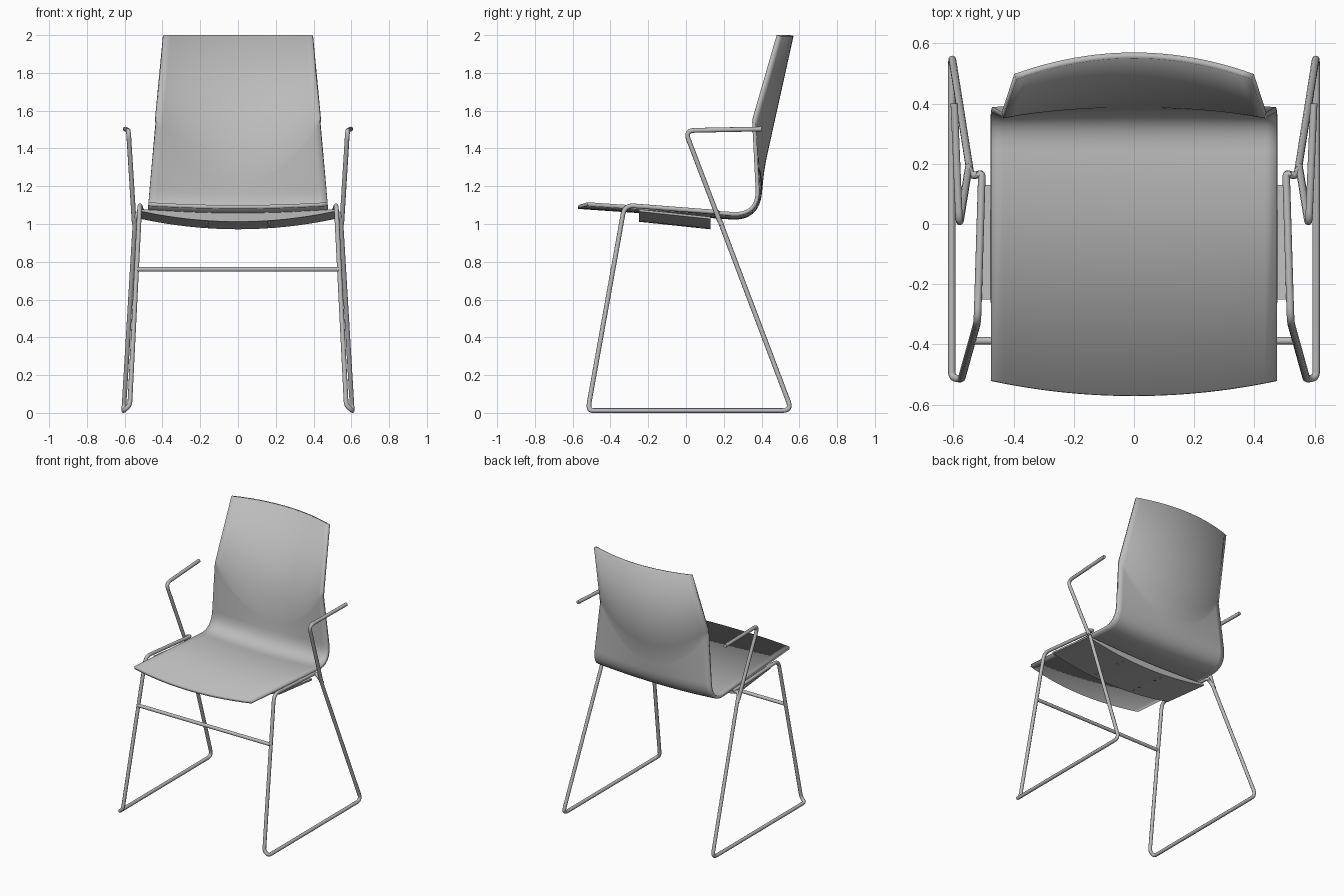
import bpy, bmesh, math
from mathutils import Vector

if "Cube" in bpy.data.objects:
    bpy.data.objects.remove(bpy.data.objects["Cube"], do_unlink=True)

grey = bpy.data.materials.new("neutral_grey")
grey.use_nodes = True
grey.diffuse_color = (0.5, 0.5, 0.5, 1)
grey.node_tree.nodes["Principled BSDF"].inputs["Base Color"].default_value = (0.5, 0.5, 0.5, 1)


def finish(name, mesh, angle=40):
    """Link a mesh as an object with the grey material and smooth shading."""
    obj = bpy.data.objects.new(name, mesh)
    bpy.context.collection.objects.link(obj)
    mesh.materials.clear()
    mesh.materials.append(grey)
    bpy.ops.object.select_all(action='DESELECT')
    obj.select_set(True)
    bpy.context.view_layer.objects.active = obj
    bpy.ops.object.shade_smooth_by_angle(angle=math.radians(angle))
    return obj


def rounded(points, radii, steps=8):
    """Polyline with its inner corners rounded by quadratic arcs."""
    pts = [Vector(p) for p in points]
    out = [pts[0]]
    for i, r in enumerate(radii, 1):
        p = pts[i]
        a = p + (pts[i - 1] - p).normalized() * r
        b = p + (pts[i + 1] - p).normalized() * r
        for k in range(steps + 1):
            t = k / steps
            out.append(a * (1 - t) ** 2 + p * 2 * t * (1 - t) + b * t * t)
    return out + [pts[-1]]


def tube(name, path, radius=0.0125):
    """Round bar along a path."""
    curve = bpy.data.curves.new(name, 'CURVE')
    curve.dimensions = '3D'
    curve.bevel_depth = radius
    curve.bevel_resolution = 3
    curve.use_fill_caps = True
    spline = curve.splines.new('POLY')
    spline.points.add(len(path) - 1)
    for point, co in zip(spline.points, path):
        point.co = (*co, 1)
    temp = bpy.data.objects.new(name, curve)
    mesh = bpy.data.meshes.new_from_object(temp)
    bpy.data.objects.remove(temp)
    return finish(name, mesh)


def grid(bm, rows):
    """Skin rows of points with quads."""
    verts = [[bm.verts.new(p) for p in row] for row in rows]
    for a, b in zip(verts, verts[1:]):
        for i in range(len(a) - 1):
            bm.faces.new((a[i], a[i + 1], b[i + 1], b[i]))


# Seat and back: one bent shell, blended from a centre and an edge profile
centre = rounded([(0, -0.57, 1.10), (0, 0.37, 1.035), (0, 0.395, 1.30), (0, 0.55, 2.0)], [0.13, 0.08])
edge = rounded([(0, -0.52, 1.115), (0, 0.375, 1.055), (0, 0.35, 1.55), (0, 0.48, 2.0)], [0.13, 0.015])
columns = 24
rows = []
for c, e in zip(centre, edge):
    row = []
    for i in range(columns + 1):
        u = 2 * i / columns - 1
        p = c.lerp(e, u * u)
        half_width = 0.475 - 0.085 * max(0, (p.z - 1.1) / 0.9)
        row.append((u * half_width, p.y, p.z))
    rows.append(row)
bm = bmesh.new()
grid(bm, rows)
mesh = bpy.data.meshes.new("seat_shell")
bm.to_mesh(mesh)
bm.free()
shell = finish("seat_shell", mesh)
solid = shell.modifiers.new("thickness", 'SOLIDIFY')
solid.thickness = 0.02
solid.offset = -1

# Curved support under the seat
bm = bmesh.new()
rings = []
for i in range(17):
    u = i / 8 - 1
    top = 1.06 + 0.018 * u * u
    low = 1.012 + 0.054 * u * u
    x = 0.51 * u
    rings.append([(x, -0.25, top), (x, 0.13, top - 0.04), (x, 0.13, low - 0.04),
                  (x, -0.25, low), (x, -0.25, top)])
grid(bm, rings)
bmesh.ops.remove_doubles(bm, verts=bm.verts, dist=0.0001)
bmesh.ops.holes_fill(bm, edges=bm.edges)
bmesh.ops.recalc_face_normals(bm, faces=bm.faces)
mesh = bpy.data.meshes.new("seat_support")
bm.to_mesh(mesh)
bm.free()
finish("seat_support", mesh)

# Side frames, armrests and screws, mirrored left and right
for side, s in (("left", 1), ("right", -1)):
    loop = rounded([(0.55, 0.19, 0.995), (0.537, 0.155, 1.06), (0.505, 0.17, 1.062), (0.52, -0.325, 1.1),
                    (0.573, -0.515, 0.04), (0.605, -0.51, 0.0125), (0.605, 0.56, 0.0125),
                    (0.545, 0.18, 1.015)],
                   [0.03, 0.015, 0.05, 0.02, 0.02, 0.05], 6)
    tube(side + "_leg_frame", [(s * p.x, p.y, p.z) for p in loop])
    arm = rounded([(0.55, 0.18, 1.01), (0.58, -0.005, 1.495), (0.597, 0.4, 1.503)], [0.05], 6)
    tube(side + "_armrest", [(s * p.x, p.y, p.z) for p in arm])
    for n, y in enumerate((-0.2, -0.14, 0.02, 0.08)):
        z = 1.018 - 0.105 * (y + 0.25)
        tube(f"{side}_screw_{n + 1}", [(s * 0.165, y, z + 0.01), (s * 0.165, y, z - 0.004)], 0.008)

# Front cross bar
tube("cross_bar", [(-0.537, -0.388, 0.76), (0.537, -0.388, 0.76)])
